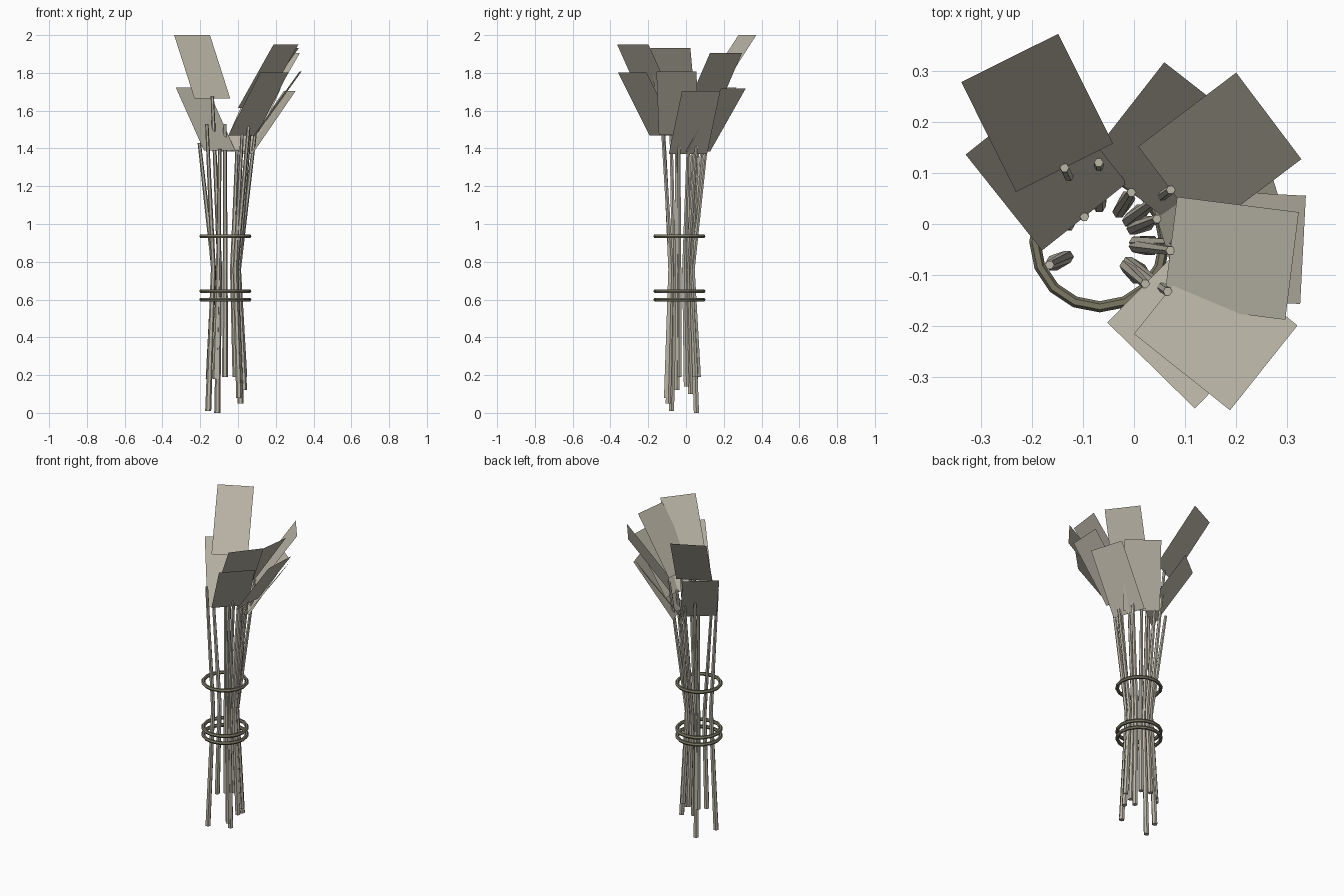
import bpy, bmesh, math
from mathutils import Vector

cube = bpy.data.objects.get("Cube")
if cube:
    bpy.data.objects.remove(cube, do_unlink=True)

AXIS = Vector((-0.067, -0.035, 0))


def material(name, rgb):
    m = bpy.data.materials.new(name)
    m.use_nodes = True
    m.diffuse_color = (*rgb, 1)
    bsdf = m.node_tree.nodes["Principled BSDF"]
    bsdf.inputs["Base Color"].default_value = (*rgb, 1)
    bsdf.inputs["Roughness"].default_value = 0.9
    return m


straw = material("dry straw", (0.50, 0.47, 0.39))
twine = material("olive twine", (0.20, 0.19, 0.13))


def finish(bm, name, mat):
    mesh = bpy.data.meshes.new(name)
    bm.to_mesh(mesh)
    bm.free()
    mesh.materials.append(mat)
    bpy.context.collection.objects.link(bpy.data.objects.new(name, mesh))


def stem(name, tip, foot_z, sides=6):
    """Tapered stalk, pinched toward the bundle axis at its waist."""
    tip = Vector(tip)
    out = Vector((tip.x - AXIS.x, tip.y - AXIS.y, 0)).normalized()
    foot = AXIS + out * 0.1 + Vector((0, 0, foot_z))
    waist = AXIS + out * 0.07 + Vector((0, 0, 0.76))
    bm = bmesh.new()
    loops = []
    for centre, radius in ((foot, 0.016), (waist, 0.013), (tip, 0.009)):
        loops.append([bm.verts.new(centre + radius * Vector(
            (math.cos(math.tau * i / sides), math.sin(math.tau * i / sides), 0)))
            for i in range(sides)])
    for low, high in zip(loops, loops[1:]):
        for i in range(sides):
            j = (i + 1) % sides
            bm.faces.new((low[i], low[j], high[j], high[i]))
    bm.faces.new(loops[0][::-1])
    bm.faces.new(loops[-1])
    finish(bm, name, straw)


def leaf(name, base, heading, base_z):
    """Flat rectangular blade leaning outward along its heading."""
    turn = math.radians(heading)
    out = Vector((math.cos(turn), math.sin(turn), 0))
    side = Vector((-out.y, out.x, 0)) * 0.106
    low = Vector((*base, base_z))
    high = low + out * 0.24 + Vector((0, 0, 0.335))
    bm = bmesh.new()
    bm.faces.new([bm.verts.new(p) for p in
                  (low + side, low - side, high - side, high + side)])
    finish(bm, name, straw)


# Leafy stalks: base of leaf, heading in degrees, base height, foot height
leafy = [
    ((-0.136, 0.110), 116.5, 1.665, 0.00),
    ((-0.097, 0.014), 128.5, 1.388, 0.18),
    ((-0.005, 0.062), 52.0, 1.383, 0.19),
    ((0.072, 0.067), 37.0, 1.570, 0.10),
    ((0.045, 0.010), 17.0, 1.370, 0.14),
    ((0.091, -0.038), -3.0, 1.472, 0.19),
    ((0.071, -0.052), -7.2, 1.597, 0.12),
    ((0.066, -0.132), -38.5, 1.615, 0.05),
    ((0.022, -0.117), -44.5, 1.468, 0.08),
]
for n, (base, heading, z, foot_z) in enumerate(leafy, 1):
    leaf(f"leaf_{n}", base, heading, z)
    stem(f"leafy_stem_{n}", (*base, z + 0.01), foot_z)

# Bare stalks
bare = [((-0.165, -0.080, 1.53), 0.01), ((-0.205, 0.040, 1.43), 0.18),
        ((-0.069, 0.120, 1.53), 0.19)]
for n, (tip, foot_z) in enumerate(bare, 1):
    stem(f"bare_stem_{n}", tip, foot_z)

# Binding hoops
for n, z in enumerate((0.60, 0.645, 0.935), 1):
    bpy.ops.mesh.primitive_torus_add(
        major_segments=16, minor_segments=6, major_radius=0.127,
        minor_radius=0.011, location=(AXIS.x, AXIS.y, z))
    hoop = bpy.context.object
    hoop.name = f"binding_hoop_{n}"
    hoop.data.materials.append(twine)
    bpy.ops.object.shade_flat()
